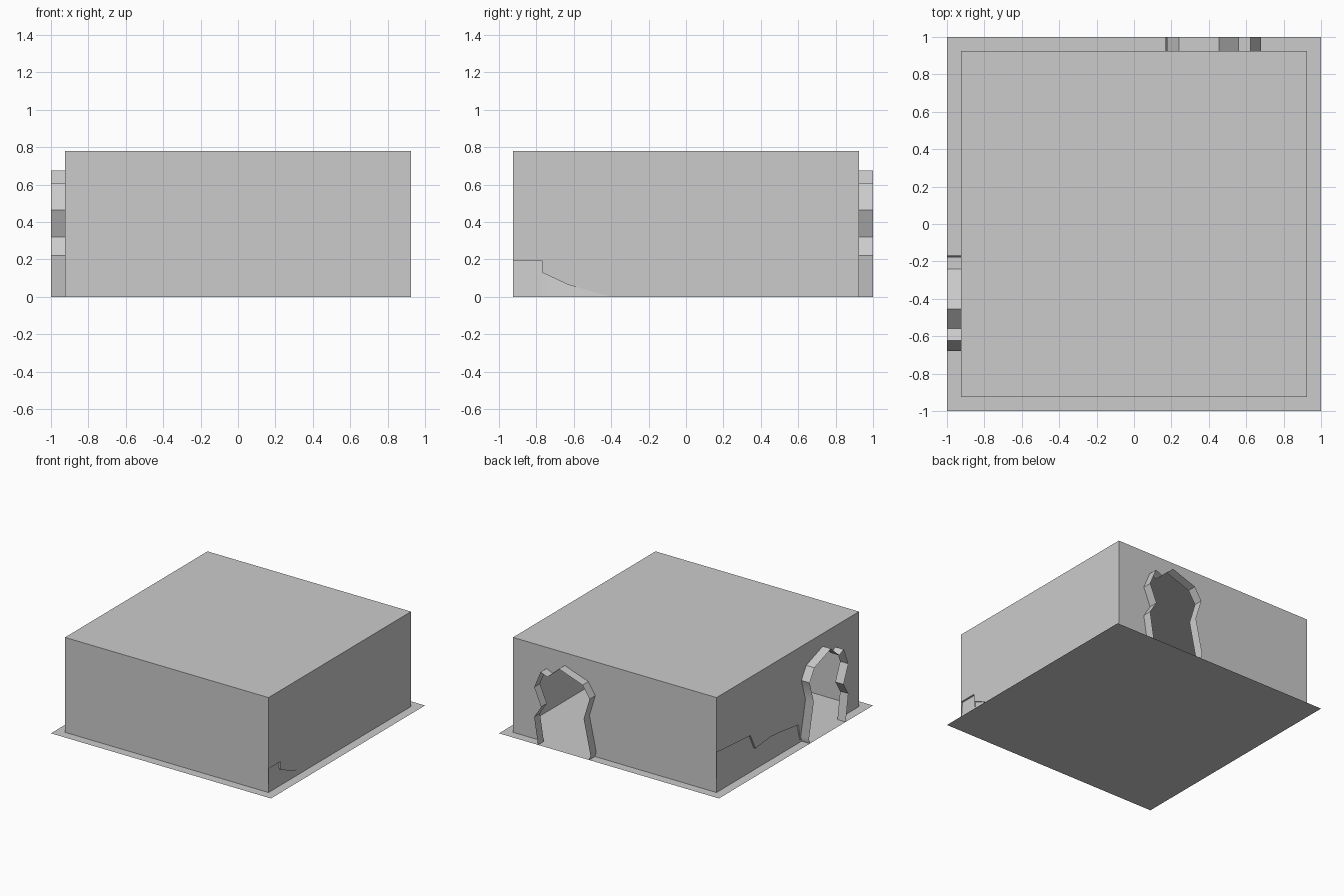
import bpy
import math

if "Cube" in bpy.data.objects:
    bpy.data.objects.remove(bpy.data.objects["Cube"])

W, H, E = 0.925, 0.78, 1.0   # wall half width, wall height, floor half width
DEPTH = 0.015                # depth of the worn patches

# ragged doorway outline (along wall, height)
DOOR = [(.18, 0), (.168, .04), (.23, .325), (.177, .5), (.24, .60), (.455, .675),
        (.56, .58), (.622, .605), (.68, .465), (.617, .32), (.68, .22), (.645, 0)]


def make(name, verts, faces, smooth=False):
    me = bpy.data.meshes.new(name)
    me.from_pydata(verts, [], faces)
    me.update()
    ob = bpy.data.objects.new(name, me)
    bpy.context.collection.objects.link(ob)
    if smooth:
        bpy.ops.object.select_all(action='DESELECT')
        ob.select_set(True)
        bpy.context.view_layer.objects.active = ob
        bpy.ops.object.shade_smooth_by_angle(angle=math.radians(30))
    return ob


def wall(name, outline, place):
    """Flat wall from an outline; place maps (along, height, out) to 3D."""
    pts = [place(a, z, W) for a, z in outline]
    return make(name, pts, [list(range(len(pts)))])


def door_frame(name, place):
    """Reveal running from the wall plane to the floor edge."""
    n = len(DOOR)
    pts = [place(a, z, d) for d in (W, E) for a, z in DOOR]
    make(name, pts, [(i, i + 1, n + i + 1, n + i) for i in range(n - 1)], True)


def worn_patch(name, line, place):
    """Recess under a broken edge line, sloping back out to the floor."""
    n = len(line)
    pts = [place(a, z, W) for a, z in line]
    pts += [place(a, z, W - DEPTH * min(1, z / .1)) for a, z in line]
    pts += [place(a, 0, W) for a, z in line]
    faces = []
    for i in range(n - 1):
        faces.append((i, i + 1, n + i + 1, n + i))
        if abs(line[i][0] - line[i + 1][0]) > 1e-4:
            faces.append((n + i, n + i + 1, 2 * n + i + 1, 2 * n + i))
    make(name, pts, faces, True)


def back(a, z, d):
    return (a, d, z)


def left(a, z, d):
    return (-d, -a, z)


def right(a, z, d):
    return (d, a, z)


def front(a, z, d):
    return (a, -d, z)


# floor and ceiling
make("floor", [(-E, -E, 0), (E, -E, 0), (E, E, 0), (-E, E, 0)], [(0, 1, 2, 3)])
make("ceiling", [(-W, -W, H), (W, -W, H), (W, W, H), (-W, W, H)], [(0, 1, 2, 3)])

# broken edge lines of the worn patches
LEFT_WEAR = [(-W, .33), (-.485, .30), (-.42, .17), (-.227, .19), (-.1, .18), (.14, .15), (.16, 0)]
RIGHT_WEAR = [(-W, .195), (-.77, .195), (-.77, .13), (-.63, .065), (-.4, 0)]
TOP = [(W, 0), (W, H), (-W, H)]

# walls
wall("front_wall", [(-W, 0), (W, 0), (W, H), (-W, H)], front)
wall("back_wall", [(-W, 0)] + DOOR + TOP, back)
wall("left_wall", LEFT_WEAR + DOOR + TOP, left)
wall("right_wall", RIGHT_WEAR + TOP, right)

# worn patches and door frames
worn_patch("left_worn_patch", LEFT_WEAR, left)
worn_patch("right_worn_patch", RIGHT_WEAR, right)
door_frame("back_door_frame", back)
door_frame("left_door_frame", left)
